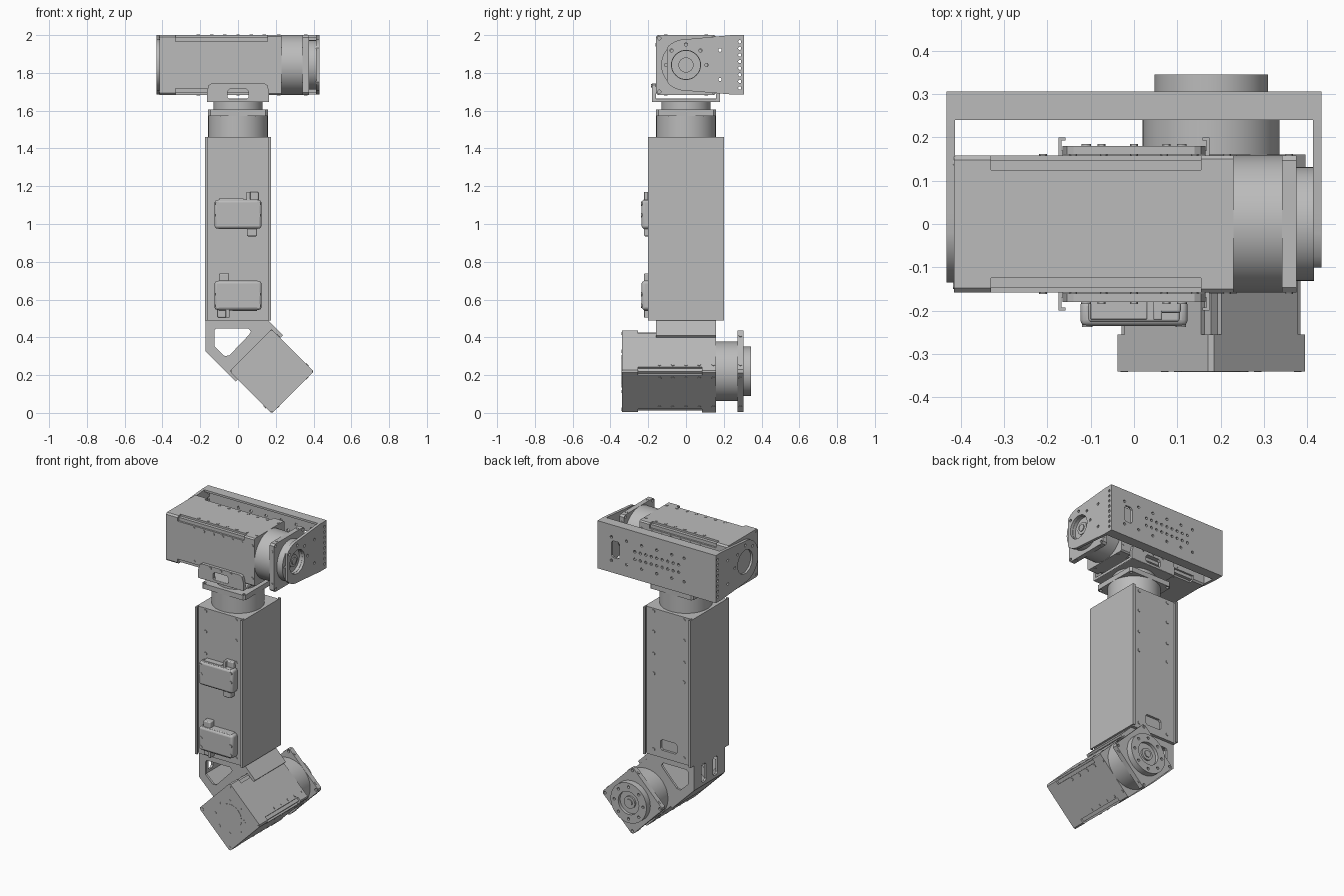
import bpy, bmesh
from math import cos, sin, pi
from mathutils import Matrix, Vector

cube = bpy.data.objects.get("Cube")
if cube:
    bpy.data.objects.remove(cube)

grey = bpy.data.materials.new("machined_grey")
grey.use_nodes = True
grey.diffuse_color = (0.5, 0.5, 0.5, 1)
grey.node_tree.nodes["Principled BSDF"].inputs["Base Color"].default_value = (0.5, 0.5, 0.5, 1)
made = []


def frame(x_axis, y_axis, origin=(0, 0, 0)):
    x, y = Vector(x_axis), Vector(y_axis)
    m = Matrix((x, y, x.cross(y))).transposed().to_4x4()
    m.translation = origin
    return m


UP = Matrix()
FRONT = frame((1, 0, 0), (0, 0, 1))     # local z points to -y
BACK = frame((-1, 0, 0), (0, 0, 1))     # local z points to +y
RIGHT = frame((0, 1, 0), (0, 0, 1))     # local z points to +x


def finish(name, bm, bevel=0):
    bmesh.ops.recalc_face_normals(bm, faces=bm.faces)
    me = bpy.data.meshes.new(name)
    bm.to_mesh(me)
    bm.free()
    me.materials.append(grey)
    ob = bpy.data.objects.new(name, me)
    bpy.context.collection.objects.link(ob)
    made.append(ob)
    if bevel:
        mod = ob.modifiers.new("bevel", "BEVEL")
        mod.width, mod.segments = bevel, 3
    return ob


def prism(name, pts, z0, z1, m=UP, bevel=0):
    bm = bmesh.new()
    face = bm.faces.new([bm.verts.new(m @ Vector((x, y, z0))) for x, y in pts])
    new = bmesh.ops.extrude_face_region(bm, geom=[face])["geom"]
    shift = m.to_3x3() @ Vector((0, 0, z1 - z0))
    bmesh.ops.translate(bm, verts=[v for v in new if isinstance(v, bmesh.types.BMVert)], vec=shift)
    return finish(name, bm, bevel)


def box(name, x, y, z, bevel=0):
    return prism(name, [(x[0], y[0]), (x[1], y[0]), (x[1], y[1]), (x[0], y[1])], *z, UP, bevel)


def discs(name, pts, r, z0, z1, m=UP, n=12):
    bm = bmesh.new()
    for x, y in pts:
        bmesh.ops.create_cone(bm, cap_ends=True, segments=n, radius1=r, radius2=r, depth=z1 - z0,
                              matrix=m @ Matrix.Translation((x, y, (z0 + z1) / 2)))
    return finish(name, bm)


def ring(r, n=8, start=0.0):
    return [(r * cos(start + i * 2 * pi / n), r * sin(start + i * 2 * pi / n)) for i in range(n)]


def square(h, c):
    return [p for sx, sy in ((1, 1), (-1, 1), (-1, -1), (1, -1)) for p in
            ([(sx * h, sy * (h - c)), (sx * (h - c), sy * h)][::sx * sy])]


def slot(x, y, w, h, c=0.012):
    w, h = w / 2, h / 2
    return [(x + a, y + b) for a, b in ((w, h - c), (w - c, h), (c - w, h), (-w, h - c),
                                        (-w, c - h), (c - w, -h), (w - c, -h), (w, c - h))]


def cut(ob, *cutters):
    for c in cutters:
        mod = ob.modifiers.new("cut", "BOOLEAN")
        mod.object, mod.solver = c, "EXACT"
    bpy.context.view_layer.update()
    ob.data = bpy.data.meshes.new_from_object(ob.evaluated_get(bpy.context.evaluated_depsgraph_get()))
    ob.modifiers.clear()
    for c in cutters:
        made.remove(c)
        bpy.data.objects.remove(c)


H = 0.158


def motor(name, m, length, screws=True):
    """Actuator with its output along local z; the square body ends at local z = 0."""
    notch = []
    for k in range(4):
        rot = Matrix.Rotation(k * pi / 2, 2)
        for p in ((H, H - .033), (H - .012, H - .033), (H - .012, H - .012),
                  (H - .033, H - .012), (H - .033, H)):
            notch.append(tuple(rot @ Vector(p)))
    prism(name + "_end_cap", square(H, .01), -length, -length + .085, m)
    prism(name + "_body", notch, -length + .085, -.075, m)
    prism(name + "_collar", square(H, .008), -.075, 0, m)
    discs(name + "_drum", [(0, 0)], H, 0, .115, m, 64)
    flange = prism(name + "_flange", square(H, .012), .112, .145, m)
    cut(flange, discs("cutter", ring(.2, 4, pi / 4), .009, .1, .2, m))
    disc = discs(name + "_output_disc", [(0, 0)], .131, .145, .185, m, 64)
    cut(disc, discs("cutter", [(0, 0)], .075, .165, .2, m, 40),
        discs("cutter", ring(.105), .009, .17, .2, m))
    discs(name + "_hub", [(0, 0)], .04, .165, .176, m, 24)
    discs(name + "_hub_pin", [(0, 0)], .022, .176, .182, m, 24)
    cap = [(0, 0)]
    discs(name + "_cap_ring", cap, .086, -length - .002, -length, m, 48)
    discs(name + "_cap_screws", ring(.107) + ring(.2, 4, pi / 4), .009, -length - .002, -length, m)
    if screws:
        for k in range(4):
            side = m @ Matrix.Rotation(k * pi / 2, 4, "Z") @ frame((0, 0, 1), (0, 1, 0))
            pts = [(z, s * .108) for s in (-1, 1) for z in
                   [-.015, .128] + [-.09 - .07 * i for i in range(int((length - .16) / .07))]]
            discs(f"{name}_side_screws_{k + 1}", pts, .009, -H - .003, -H + .004, side)


# Three actuators
motor("lower_motor", frame((0, 0, 1), (1, 0, 0), (.178, .16, .22)) @ Matrix.Rotation(pi / 4, 4, "Z"), .5)
motor("column_motor", Matrix.Translation((0, 0, 1.46)), .97, False)
motor("upper_motor", frame((0, 1, 0), (0, 0, 1), (.23, 0, 1.842)), .645)

# Column side channels with folded lips
for s, label in ((1, "left"), (-1, "right")):
    pts = [(.158, -.193), (.158, -.2), (.174, -.2), (.174, .2), (.158, .2), (.158, .193),
           (.167, .193), (.167, -.193)]
    prism(f"column_{label}_channel", [(s * x, y) for x, y in pts], .49, 1.46)
    box(f"column_{label}_side", sorted((s * .15, s * .168)), (-.17, .17), (.49, 1.46))

# Column front and back panels
box("column_front_panel", (-.162, .162), (-.18, -.15), (.49, 1.46))
back = box("column_back_panel", (-.162, .162), (.15, .18), (.49, 1.46))
cut(back, prism("cutter", slot(0, .575, .12, .07), .165, .3, BACK))
heights = (1.44, 1.305, 1.16, 1.03, .53)
dots = [(s * .11, z) for s in (-1, 1) for z in heights]
discs("column_front_screws", dots, .011, .178, .184, FRONT)
discs("column_back_screws", dots, .011, .178, .184, BACK)

# Connector modules, the lower one turned upside down
for label, z, s in (("upper", 1.052, 1), ("lower", .622, -1)):
    m = Matrix.Translation((0, 0, z)) @ Matrix.Rotation(0 if s > 0 else pi, 4, "Y")

    def block(part, x0, x1, z0, z1, depth, bevel=0.006):
        prism(f"{label}_connector_{part}", [(x0, z0), (x1, z0), (x1, z1), (x0, z1)], .175, depth,
              m @ FRONT, bevel)
    block("shell", -.124, .124, -.076, .076, .235, .014)
    block("top_tab", .045, .108, .05, .118, .205)
    block("top_clip", .045, .065, .05, .118, .222, .004)
    block("bottom_tab", .047, .1, -.117, -.05, .222)
    block("rim", -.105, .105, -.079, .079, .225, .005)
    block("socket_row", -.1, .03, .07, .083, .22, .002)
    discs(f"{label}_connector_screws", [(x, y) for x in (-.108, .108) for y in (-.005, .055)],
          .012, .23, .238, m @ FRONT)

# Elbow bracket joining the lower motor to the column
outline = [(.16, .488), (-.172, .488), (-.172, .325), (-.012, .166), (.0, .178),
           (-.04, .222), (.178, .44), (.226, .398), (.238, .41)]
window = [(-.115, .447), (.055, .447), (.068, .43), (.06, .415), (-.045, .305), (-.07, .3),
          (-.125, .352), (-.125, .437)]
for label, y in (("front", .145), ("back", -.16)):
    plate = prism(f"elbow_{label}_plate", outline, y, y + .015, FRONT)
    cut(plate, prism("cutter", window, y - .1, y + .1, FRONT))
box("elbow_top_plate", (-.172, .16), (-.16, .16), (.473, .49))
wall = box("elbow_side_wall", (-.172, -.157), (-.16, .16), (.325, .488))
cut(wall, *[prism("cutter", slot(y, .405, .05, .12), -.3, -.1, RIGHT) for y in (-.06, .06)])


def strip(name, a, b, t):
    a, b = Vector(a), Vector(b)
    d = (b - a).normalized() * t
    n = Vector((-d.y, d.x))
    prism(name, [a, b, b + n, a + n], -.16, .16, FRONT)


strip("elbow_lower_flange", (-.172, .325), (-.012, .166), .014)
strip("elbow_upper_flange", (.238, .41), (.16, .488), .014)
strip("elbow_motor_plate", (-.045, .222), (.176, .443), .014)

# Cradle bracket between the column and the upper motor
box("cradle_base", (-.165, .165), (-.18, .18), (1.645, 1.664), .004)
cheek = [(-.165, 1.647), (.165, 1.647), (.165, 1.7), (.155, 1.735), (.14, 1.745), (-.14, 1.745),
         (-.155, 1.735), (-.165, 1.7)]
for label, m in (("front", FRONT), ("back", BACK)):
    plate = prism(f"cradle_{label}_cheek", cheek, .16, .18, m)
    cut(plate, prism("cutter", slot(0, 1.686, .112, .055), .1, .3, m))
    discs(f"cradle_{label}_screws", [(x, 1.732) for x in (-.075, 0, .075)], .009, .178, .184, m)

# Yoke around the upper motor: back channel with two end arms
web = box("yoke_back", (-.43, .43), (.291, .306), (1.686, 2))
holes = [(x, z) for x in (-.33, -.22, -.11, 0, .11, .2) for z in (1.765, 1.92)]
holes += [(-.16 + .04 * i, 1.842 + s * .025) for i in range(9) for s in (-1, 1)]
cut(web, prism("cutter", slot(-.3, 1.842, .06, .11), .2, .4, BACK),
    discs("cutter", holes, .009, .2, .4, BACK))
box("yoke_top_flange", (-.43, .43), (.24, .295), (1.987, 2))
box("yoke_bottom_flange", (-.43, .43), (.24, .295), (1.686, 1.699))
for label, x, reach in (("left", .413, .1), ("right", -.432, .135)):
    arm = [(.306, 1.686), (.306, 2), (.24, 2), (.02, 1.98)]
    arm += [(max(-reach, .137 * cos(a)), 1.842 + .137 * sin(a))
            for a in [pi * (.55 + .9 * i / 20) for i in range(21)]]
    arm += [(.02, 1.704), (.24, 1.686)]
    plate = prism(f"yoke_{label}_arm", arm, x, x + .019, RIGHT)
    edge = [(.285, 1.72 + .035 * i) for i in range(8)] + [(.18, 1.765), (.18, 1.92)]
    cut(plate, discs("cutter", [(0, 1.842)], .077, x - .1, x + .1, RIGHT, 40),
        discs("cutter", edge + [(a, b + 1.842) for a, b in ring(.108)][:4], .009, x - .1, x + .1, RIGHT))

# Bearing ring carrying the right arm of the yoke
discs("right_bearing", [(0, 1.842)], .1, -.418, -.41, RIGHT, 48)

bpy.ops.object.select_all(action="DESELECT")
for ob in made:
    ob.select_set(True)
bpy.context.view_layer.objects.active = made[0]
bpy.ops.object.shade_smooth_by_angle(angle=pi / 6)
